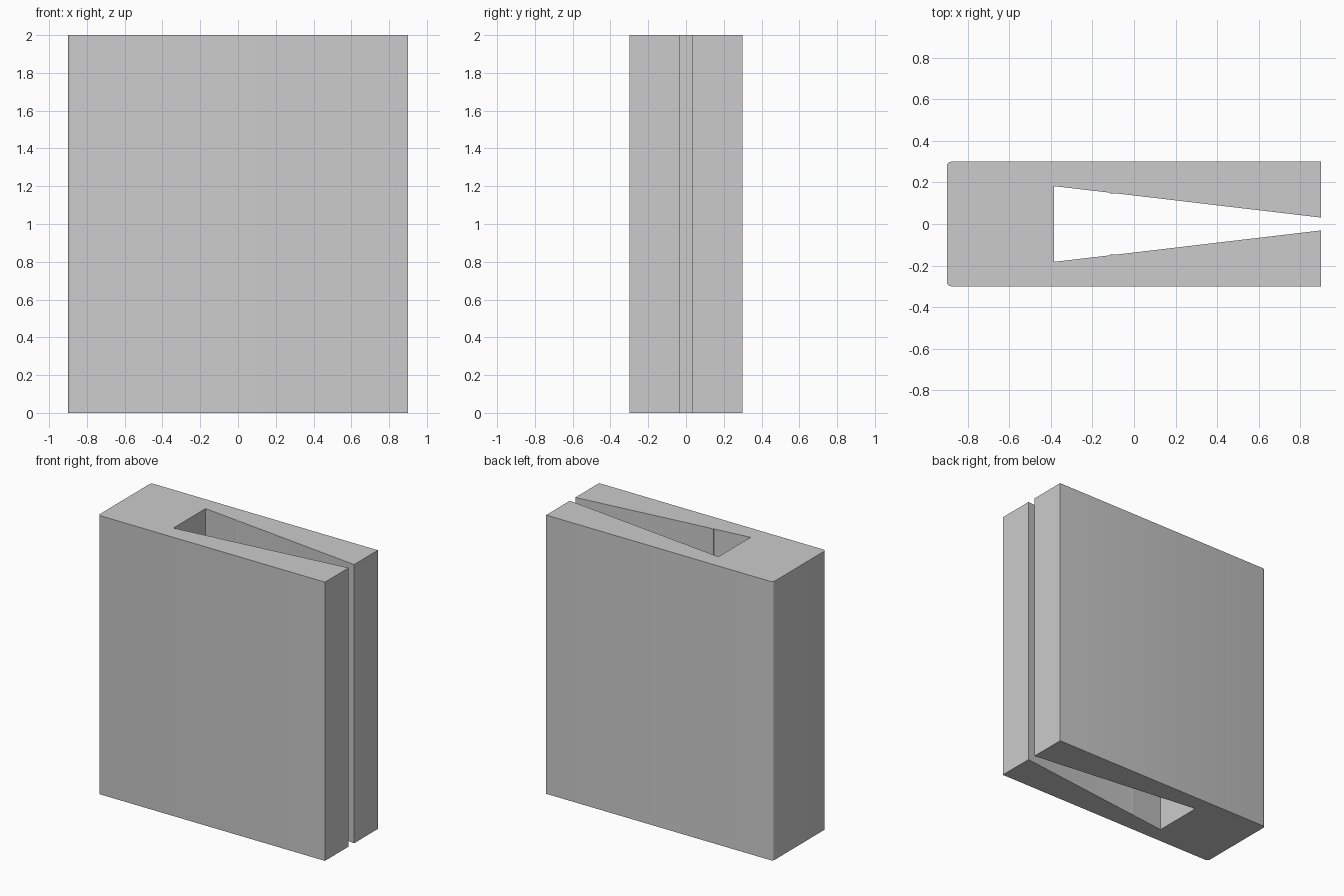
import bpy, bmesh, math

if "Cube" in bpy.data.objects:
    bpy.data.objects.remove(bpy.data.objects["Cube"])

H = 2.0      # height
R = 0.02     # rounded rear corners


def half_profile():
    # upper half of the cross-section, from the rear corner round to the slot's inner wall
    pts = []
    for i in range(4):
        a = math.pi - i * math.pi / 6
        pts.append((-0.9 + R + R * math.cos(a), 0.3 - R + R * math.sin(a)))
    pts += [(0.9, 0.3), (0.9, 0.031),
            # small rib on the tapered slot wall
            (-0.075, 0.146), (-0.115, 0.146), (-0.115, 0.1508),
            (-0.385, 0.182)]
    return pts


# body: slotted profile mirrored across y = 0, then extruded upwards
upper = half_profile()
profile = upper + [(x, -y) for x, y in reversed(upper)]

bm = bmesh.new()
face = bm.faces.new([bm.verts.new((x, y, 0)) for x, y in profile])
top = bmesh.ops.extrude_face_region(bm, geom=[face])
bmesh.ops.translate(bm, vec=(0, 0, H),
                    verts=[g for g in top["geom"] if isinstance(g, bmesh.types.BMVert)])
bmesh.ops.recalc_face_normals(bm, faces=bm.faces)

mesh = bpy.data.meshes.new("slotted_block")
bm.to_mesh(mesh)
bm.free()
body = bpy.data.objects.new("slotted_block", mesh)
bpy.context.collection.objects.link(body)

# smooth only the small rear roundings
bpy.context.view_layer.objects.active = body
body.select_set(True)
bpy.ops.object.shade_smooth_by_angle(angle=math.radians(35))
